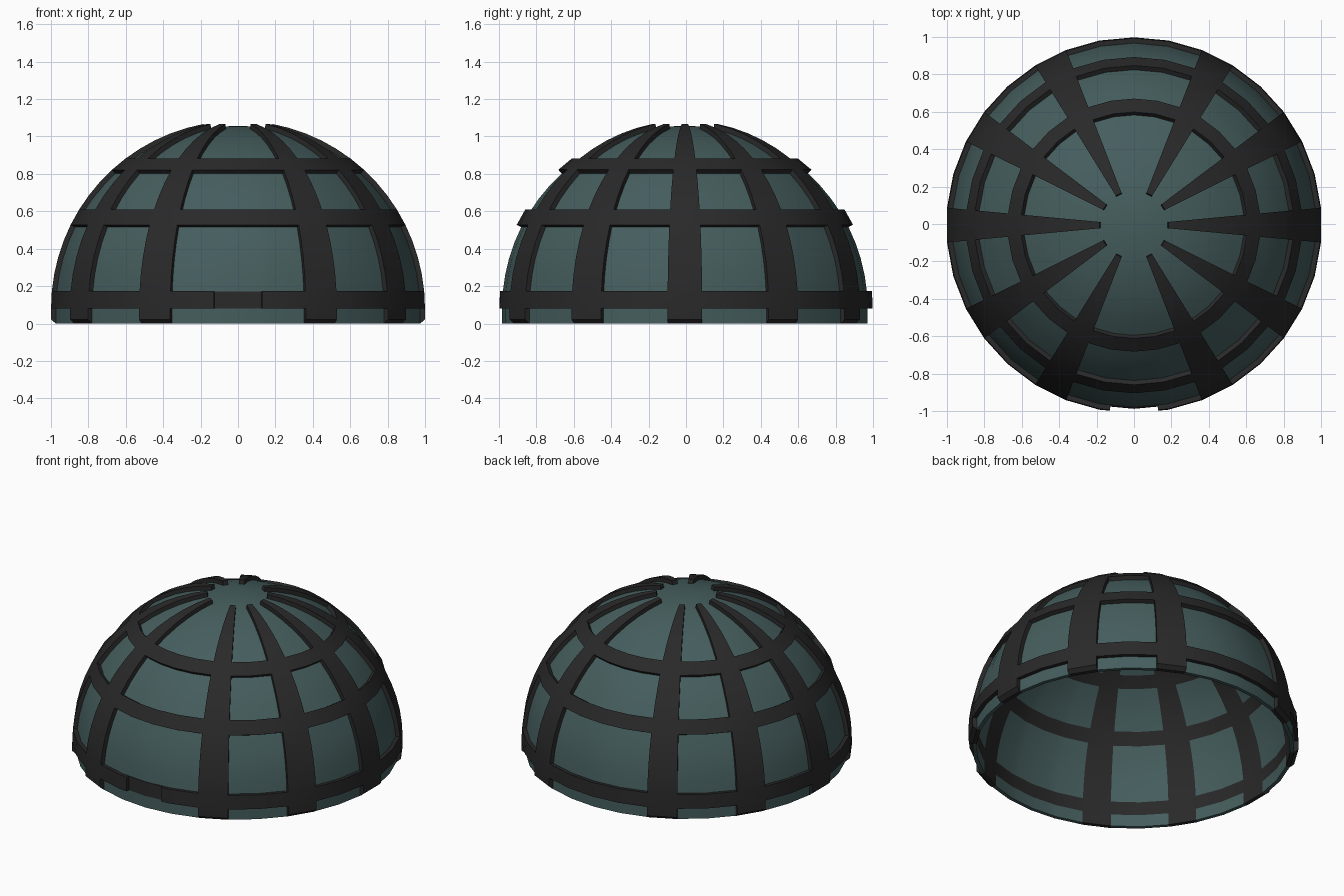
import bpy, bmesh, math
from mathutils import Vector

if "Cube" in bpy.data.objects:
    bpy.data.objects.remove(bpy.data.objects["Cube"])

N = 34                      # sides around the dome
STEP = 2 * math.pi / N      # one rib width
LAT = math.pi / 2 / 17      # one band height
BASE, CY = 0.08, -0.006
R_IN, R_GLASS, R_NOTCH, R_FRAME = 0.953, 0.977, 0.982, 1.004
RIBS = {33, 2, 5, 10, 13, 16, 19, 22, 27, 30}
BANDS = {2, 7, 11}
RIB_TOP = 16

# plan outline, with two extra points for the shallow front notch
plan, cols = [], []
for k in range(N):
    a, b = (Vector((math.cos(t), math.sin(t))) for t in
            ((k + .5) * STEP, (k + 1.5) * STEP))
    plan.append(a)
    if k == 24:
        plan.append(b.lerp(a, 0.7))
        cols += [(k, False), (k, True)]
    elif k == 25:
        plan.append(a.lerp(b, 0.7))
        cols += [(k, True), (k, False)]
    else:
        cols.append((k, False))
NC = len(cols)
ROWS = 19                   # two wall rows, then 17 curved rows


def cell(c, r):
    """Part name and outer radius of one grid cell."""
    k, notch = cols[c % NC]
    if r in BANDS:
        return "frame", R_NOTCH if notch and r == 2 else R_FRAME
    if k in RIBS and r <= RIB_TOP:
        return "frame", R_FRAME
    return "glass", R_GLASS


def point(c, level, rad):
    p = plan[c % NC]
    if level < 2:
        if level == 0 and rad == R_FRAME:
            rad -= 0.025    # chamfered rib foot
        h, z = rad, (0, 0.022)[level]
    else:
        t = (level - 2) * LAT
        h, z = rad * math.cos(t), BASE + rad * math.sin(t)
    return Vector((p.x * h, p.y * h + CY, z))


def build(name, part, color):
    bm = bmesh.new()

    def quad(*pts):
        bm.faces.new([bm.verts.new(p) for p in pts])

    for c in range(NC):
        for r in range(ROWS):
            kind, R = cell(c, r)
            if kind != part:
                continue
            corners = [(c, r), (c + 1, r), (c + 1, r + 1), (c, r + 1)]
            # outer and inner skins
            quad(*[point(i, j, R) for i, j in corners])
            quad(*[point(i, j, R_IN) for i, j in reversed(corners)])
            # raised edges down to each lower neighbour
            neighbours = [(c, r - 1), (c + 1, r), (c, r + 1), (c - 1, r)]
            for e, (nc, nr) in enumerate(neighbours):
                if nr >= ROWS:
                    continue
                low = R_IN if nr < 0 else cell(nc, nr)[1]
                if low < R:
                    a, b = corners[e], corners[(e + 1) % 4]
                    quad(point(*b, R), point(*a, R), point(*a, low), point(*b, low))
    bmesh.ops.remove_doubles(bm, verts=bm.verts, dist=0.0005)
    me = bpy.data.meshes.new(name)
    bm.to_mesh(me)
    bm.free()
    ob = bpy.data.objects.new(name, me)
    bpy.context.collection.objects.link(ob)
    mat = bpy.data.materials.new(name)
    mat.diffuse_color = color
    mat.use_nodes = True
    mat.node_tree.nodes["Principled BSDF"].inputs["Base Color"].default_value = mat.diffuse_color
    me.materials.append(mat)
    bpy.ops.object.select_all(action='DESELECT')
    ob.select_set(True)
    bpy.context.view_layer.objects.active = ob
    bpy.ops.object.shade_smooth_by_angle(angle=math.radians(30))


# glass panes
build("dome_glass", "glass", (0.06, 0.11, 0.11, 1))
# ribs and bands
build("dome_frame", "frame", (0.022, 0.022, 0.022, 1))
